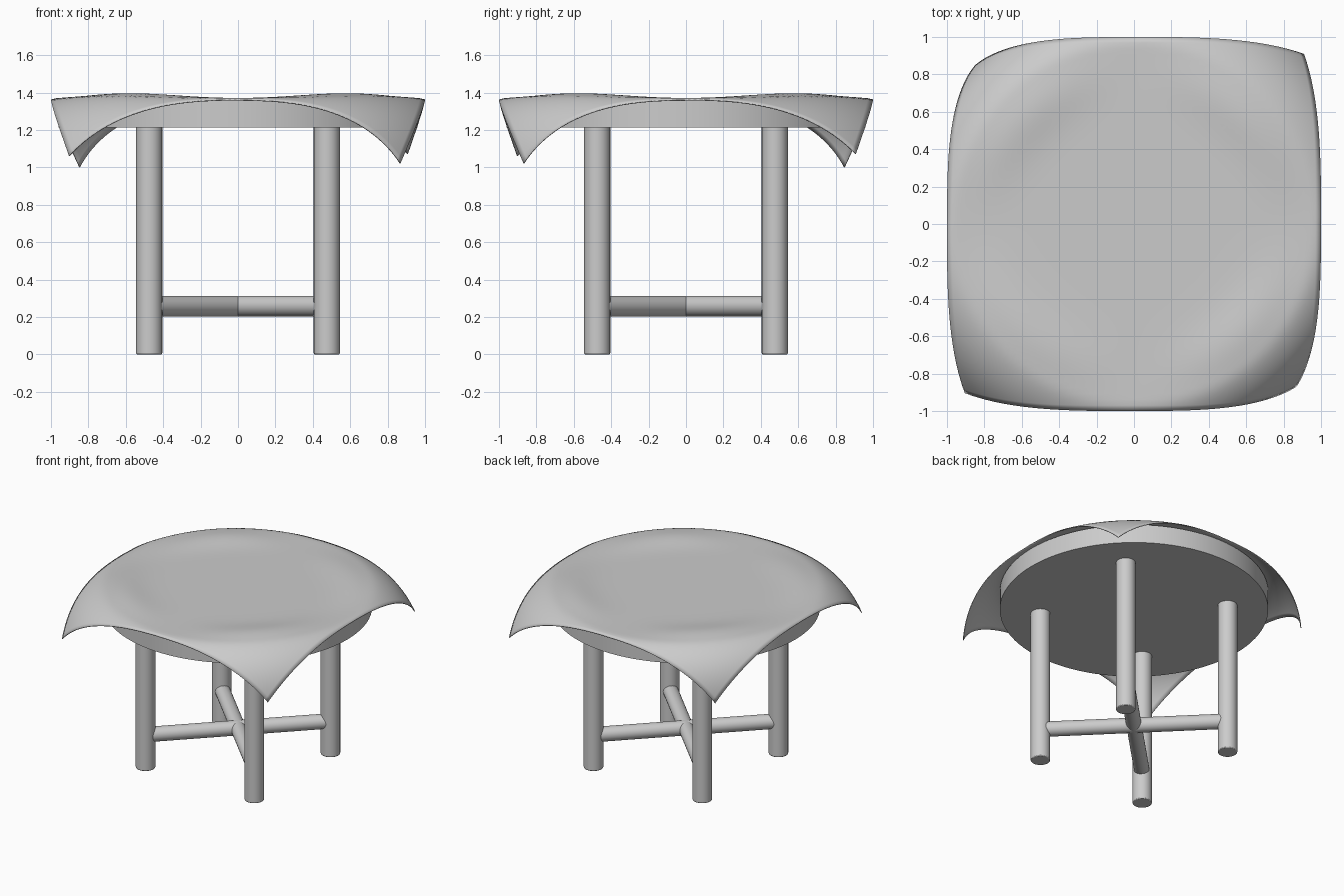
import bpy, bmesh, math
from mathutils import Vector

cube = bpy.data.objects.get("Cube")
if cube:
    bpy.data.objects.remove(cube)

grey = bpy.data.materials.new("light grey")
grey.use_nodes = True
COLOUR = (0.6, 0.6, 0.6, 1)
grey.diffuse_color = COLOUR
grey.node_tree.nodes["Principled BSDF"].inputs["Base Color"].default_value = COLOUR

LEG = 0.475        # leg distance from the middle on each axis
TOP_R = 0.96       # radius of the round top
TOP_Z = 1.36


def finish(obj, angle=35):
    obj.data.materials.append(grey)
    bpy.ops.object.select_all(action='DESELECT')
    obj.select_set(True)
    bpy.context.view_layer.objects.active = obj
    bpy.ops.object.shade_smooth_by_angle(angle=math.radians(angle))
    return obj


def rod(name, start, end, radius, sides=48, bevel=0.0):
    start, end = Vector(start), Vector(end)
    axis = end - start
    bpy.ops.mesh.primitive_cylinder_add(vertices=sides, radius=radius, depth=axis.length,
                                        location=(start + end) / 2,
                                        rotation=axis.to_track_quat('Z', 'Y').to_euler())
    obj = bpy.context.object
    obj.name = name
    if bevel:
        mod = obj.modifiers.new("soft rim", 'BEVEL')
        mod.width, mod.segments = bevel, 2
    return finish(obj)


# Round table top
rod("table_top", (0, 0, 1.213), (0, 0, TOP_Z), TOP_R, 96)

# Four legs
for side, sx in (("left", 1), ("right", -1)):
    for end, sy in (("front", -1), ("back", 1)):
        x, y = sx * LEG, sy * LEG
        rod(f"{end}_{side}_leg", (x, y, 0), (x, y, 1.22), 0.07, bevel=0.006)

# Crossed stretchers between opposite legs
for name, s in (("stretcher_a", 1), ("stretcher_b", -1)):
    rod(name, (-LEG, -s * LEG, 0.257), (LEG, s * LEG, 0.257), 0.055, 32)

# Square cloth draped over the round top; each corner has its own drop and inward pull
CORNERS = {(-1, -1): (0.305, 0.141), (1, -1): (0.345, 0.191),
           (1, 1): (0.295, 0.134), (-1, 1): (0.365, 0.219)}
OVERHANG = math.sqrt(2) - TOP_R


def drape(co):
    r = co.length
    if r < 1e-6:
        return Vector((0, 0, TOP_Z + 0.005))
    drop, pull = CORNERS[(1 if co.x > 0 else -1, 1 if co.y > 0 else -1)]
    d = max(0.0, r - TOP_R) / OVERHANG
    diagonal = (2 * co.x * co.y / r ** 2) ** 2
    bulge = 0.025 * diagonal * math.exp(-((r - 0.82) / 0.15) ** 2)
    flat = co * ((r - pull * d ** 1.95) / r)
    return Vector((flat.x, flat.y, TOP_Z + 0.005 + bulge - drop * d ** 1.5))


bpy.ops.mesh.primitive_grid_add(x_subdivisions=64, y_subdivisions=64, size=2)
cloth = bpy.context.object
cloth.name = "tablecloth"
for v in cloth.data.vertices:
    v.co = drape(v.co.copy())
thick = cloth.modifiers.new("thickness", 'SOLIDIFY')
thick.thickness, thick.offset = 0.006, 1
finish(cloth, 60)
